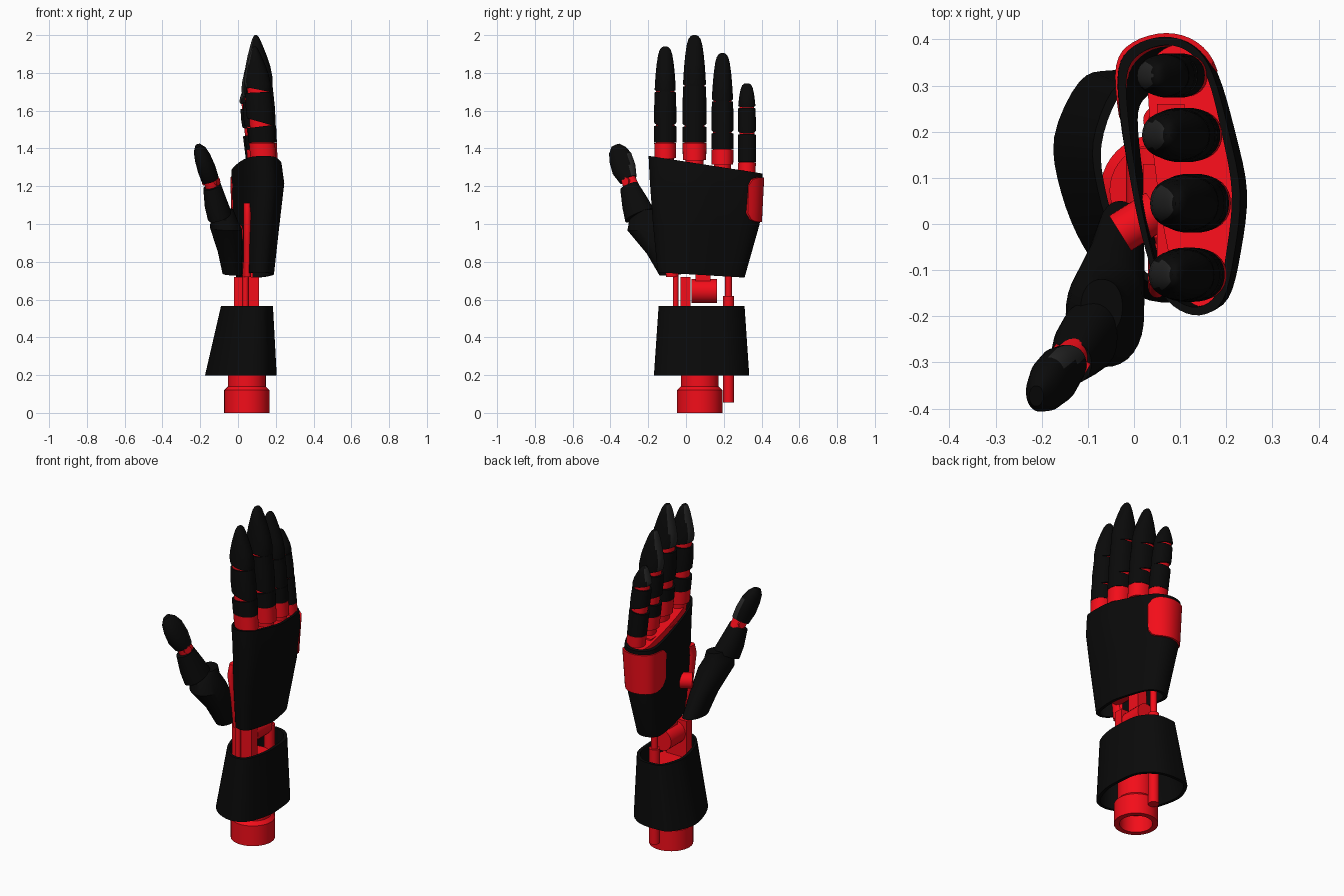
import bpy, bmesh, math
from mathutils import Vector as V

if "Cube" in bpy.data.objects:
    bpy.data.objects.remove(bpy.data.objects["Cube"])


def material(name, rgb):
    m = bpy.data.materials.new(name)
    m.diffuse_color = (*rgb, 1)
    m.use_nodes = True
    m.node_tree.nodes["Principled BSDF"].inputs["Base Color"].default_value = m.diffuse_color
    return m


BLACK = material("black_shell", (0.003, 0.003, 0.003))
GREY = material("grey_pad", (0.02, 0.02, 0.02))
RED = material("red_frame", (0.9, 0.004, 0.01))


def skin(name, rings, mat, caps=True, loop=False, pad=None):
    """Bridge equal-sized rings of points; pad = direction whose faces turn grey."""
    bm = bmesh.new()
    rows = [[bm.verts.new(p) for p in r] for r in rings]
    n = len(rows[0])
    pairs = list(zip(rows, rows[1:])) + ([(rows[-1], rows[0])] if loop else [])
    for a, b in pairs:
        for i in range(n):
            j = (i + 1) % n
            bm.faces.new((a[i], a[j], b[j], b[i]))
    if caps and not loop:
        bm.faces.new(rows[0])
        bm.faces.new(rows[-1])
    bmesh.ops.recalc_face_normals(bm, faces=bm.faces)
    if pad:
        for f in bm.faces:
            f.material_index = int(f.normal.z < 0.6 and f.normal.dot(V(pad).normalized()) > 0.75)
    me = bpy.data.meshes.new(name)
    bm.to_mesh(me)
    bm.free()
    me.materials.append(mat)
    me.materials.append(GREY)
    ob = bpy.data.objects.new(name, me)
    bpy.context.collection.objects.link(ob)
    return ob


def ell(c, hx, hy, sx=0, sy=0, n=32, p=2.2):
    """Slanted superellipse ring around c."""
    out = []
    for i in range(n):
        a = 2 * math.pi * i / n
        f = (abs(math.cos(a)) ** p + abs(math.sin(a)) ** p) ** (-1 / p)
        x, y = hx * f * math.cos(a), hy * f * math.sin(a)
        out.append(V((c[0] + x, c[1] + y, c[2] + sx * x + sy * y)))
    return out


def smooth_outline(pts, k=4):
    """Closed Catmull-Rom through a few points, normalised to a unit box."""
    out, n = [], len(pts)
    for i in range(n):
        a, b, c, d = (V(pts[(i + j) % n]) for j in (-1, 0, 1, 2))
        for s in range(k):
            t = s / k
            out.append(0.5 * (2 * b + (c - a) * t + (2 * a - 5 * b + 4 * c - d) * t * t
                              + (3 * b - a - 3 * c + d) * t ** 3))
    lo = [min(p[i] for p in out) for i in (0, 1)]
    hi = [max(p[i] for p in out) for i in (0, 1)]
    return [((p.x - lo[0]) / (hi[0] - lo[0]), (p.y - lo[1]) / (hi[1] - lo[1])) for p in out]


def fit(o, z, slope, x0, x1, y0, y1, g=0):
    """Outline fitted to a box (inset g); z changes along y by slope."""
    pts = [(x0 + g + u * (x1 - x0 - 2 * g), y0 + g + v * (y1 - y0 - 2 * g)) for u, v in o]
    return [V((x, y, z + slope * y)) for x, y in pts]


def shell(name, o, rows, g, mat):
    skin(name, [fit(o, *r) for r in rows] + [fit(o, *r, g) for r in reversed(rows)], mat, loop=True)


def rod(name, a, b, r, n=28):
    a, b = V(a), V(b)
    q = (b - a).to_track_quat('Z', 'Y')
    skin(name, [[c + q @ p for p in ell((0, 0, 0), r, r, n=n, p=2)] for c in (a, b)], RED)


def box(name, x0, x1, y0, y1, z0, z1):
    skin(name, [[V((x0, y0, z)), V((x1, y0, z)), V((x1, y1, z)), V((x0, y1, z))] for z in (z0, z1)], RED)


# forearm core with hollow base
cx, cy = 0.047, 0.073
skin("forearm_core", [ell((cx, cy, z), r, r, n=40, p=2) for z, r in
     ((0.1, 0.09), (0, 0.09), (0, 0.12), (0.12, 0.12), (0.14, 0.1), (0.5, 0.1))], RED)
rod("lower_actuator", (0.05, 0.225, 0.055), (0.05, 0.225, 0.62), 0.03)
rod("actuator_piston", (0.05, 0.225, 0.62), (0.05, 0.225, 0.8), 0.019)
rod("side_piston", (0.04, -0.055, 0.3), (0.04, -0.055, 0.8), 0.015)

# wrist joint
box("wrist_block", -0.02, 0.11, -0.03, 0.025, 0.45, 0.72)
rod("wrist_barrel", (0.047, 0.03, 0.645), (0.047, 0.165, 0.645), 0.064)
box("wrist_neck", 0.02, 0.08, 0.05, 0.13, 0.65, 0.9)

# forearm cuff
cuff = smooth_outline([(-.05, .335), (-.12, .31), (-.175, .19), (-.16, .07), (-.11, -.05), (-.04, -.13),
                       (.06, -.17), (.15, -.14), (.2, -.02), (.205, .1), (.18, .24), (.08, .325)])
shell("forearm_cuff", cuff, [(0.197, 0, -.175, .205, -.17, .335), (0.565, 0, -.09, .185, -.145, .31)], 0.018, BLACK)

# palm shell
palm = smooth_outline([(.07, .41), (0, .39), (-.035, .34), (-.03, .23), (-.005, .08), (.02, -.03), (.05, -.12),
                       (.09, -.175), (.15, -.195), (.203, -.163), (.23, -.06), (.243, .07), (.218, .2),
                       (.18, .33), (.135, .39)])
PALM = [(.735, -.06, -.01, .19, -.15, .31), (1.0, 0, -.03, .22, -.175, .39),
        (1.22, -.07, -.037, .245, -.192, .405), (1.33, -.155, -.035, .23, -.198, .406)]
shell("palm_shell", palm, PALM, 0.018, BLACK)

# red knuckle plate, inner frame and index-side strip
skin("knuckle_plate", [fit(palm, z, -.155, .03, .213, -.18, .39) for z in (1.27, 1.312)], RED)
box("palm_frame", 0.05, 0.11, -0.07, 0.26, 0.8, 1.28)
skin("index_side_strip", [ell((0.05, y, z), 0.02, 0.03) for z, y in
     ((0.72, -0.075), (0.9, -0.1), (1.05, -0.13), (1.11, -0.11))], RED)

# red guard over the outer edge of the hand, a rounded patch lying on the shell
n = len(palm)
cols = [i % n for i in range(-8, 13)]
lo = fit(palm, 1.01, 0, -.034, .230, -.179, .402)
hi = fit(palm, 1.275, -.07, -.041, .249, -.195, .414)
grid = []
for k, i in enumerate(cols):
    e = abs(2 * k / (len(cols) - 1) - 1)
    s = 0.3 + 0.2 * max(0, 1 - e ** 6) ** 0.5
    grid.append([lo[i].lerp(hi[i], 0.5 + s * w) for w in (-1, -0.5, 0, 0.5, 1)])
inner = [[V((p.x + (0.1 - p.x) * 0.15, p.y - 0.025, p.z)) for p in reversed(c)] for c in grid]
skin("outer_edge_guard", [a + b for a, b in zip(grid, inner)], RED)


# fingers: y, x offset, half depth, half width, z of collar, proximal, middle, distal, tip
def finger(name, y, ox, d, w, zs):
    z0, z1, z2, z3, z4 = zs

    def r(z, k, s=0, kw=None):
        t = (z - 1.35) / (zs[4] - 1.35)
        return ell((0.133 + ox - 0.045 * t, y, z), d * k, w * (kw or k), s)

    skin(name + "_core", [r(z0 - 0.08, .7), r(z1, .82), r(z3 + 0.02, .8)], RED)
    skin(name + "_collar", [r(z0, .95, -.05), r(z1, .97)], RED)
    skin(name + "_proximal", [r(z1 + .001, .98), r(z2 - .004, 1, .12, .98)], BLACK)
    skin(name + "_middle", [r(z2 + .02, 1, -.28, .98), r((z2 + z3) / 2, 1.02, -.1, .98),
                            r(z3 - .003, .95, .05, .93)], BLACK)
    h = z4 - z3
    skin(name + "_tip", [r(z3 + .012, .94, -.2, .93), r(z3 + .2 * h, 1, -.1, .9), r(z3 + .4 * h, .88, 0, .84),
         r(z3 + .6 * h, .68, 0, .76), r(z3 + .8 * h, .44, 0, .64), r(z3 + .92 * h, .28, 0, .5),
         r(z3 + .98 * h, .16, 0, .32), r(z4, .06, 0, .12)], BLACK, pad=(-1, 0, .1))


finger("index_finger", -0.11, 0, .071, .06, (1.35, 1.43, 1.52, 1.7, 1.94))
finger("middle_finger", 0.045, .006, .074, .065, (1.34, 1.43, 1.515, 1.73, 2.0))
finger("ring_finger", 0.193, -.014, .073, .06, (1.316, 1.395, 1.48, 1.65, 1.905))
finger("little_finger", 0.322, -.037, .056, .049, (1.26, 1.326, 1.475, 1.615, 1.745))


# thumb
def thumb(name, rows, mat, s=(.3, .4), pad=None):
    skin(name, [ell((x, y, z), hx, hy, *s) for x, y, z, hx, hy in rows], mat, pad=pad)


thumb("thumb_core", [(-.03, -.08, .8, .035, .05), (-.09, -.23, 1.04, .045, .05), (-.15, -.31, 1.25, .034, .035)], RED)
thumb("thumb_base", [(-.03, -.045, .735, .052, .095), (-.042, -.11, .85, .065, .097), (-.063, -.195, .975, .085, .115),
                     (-.075, -.205, 1.03, .07, .095), (-.07, -.18, 1.08, .045, .06)], BLACK, (-.05, .08))
thumb("thumb_middle", [(-.098, -.246, 1.045, .062, .076), (-.118, -.27, 1.11, .058, .066),
                       (-.138, -.302, 1.2, .046, .046)], BLACK)
thumb("thumb_tip", [(-.147, -.306, 1.235, .044, .044), (-.166, -.328, 1.29, .046, .06), (-.187, -.347, 1.35, .041, .058),
                    (-.202, -.363, 1.39, .032, .044), (-.212, -.373, 1.415, .015, .022)], BLACK, pad=(.6, .8, .2))
rod("thumb_hinge", (-0.03, -0.02, 0.95), (0.05, 0.03, 0.95), 0.045)
rod("thumb_knuckle_pin", (-0.18, -0.278, 1.225), (-0.105, -0.322, 1.225), 0.022)

for ob in bpy.data.objects:
    ob.select_set(True)
bpy.context.view_layer.objects.active = bpy.data.objects["palm_shell"]
bpy.ops.object.shade_smooth_by_angle(angle=math.radians(32))
